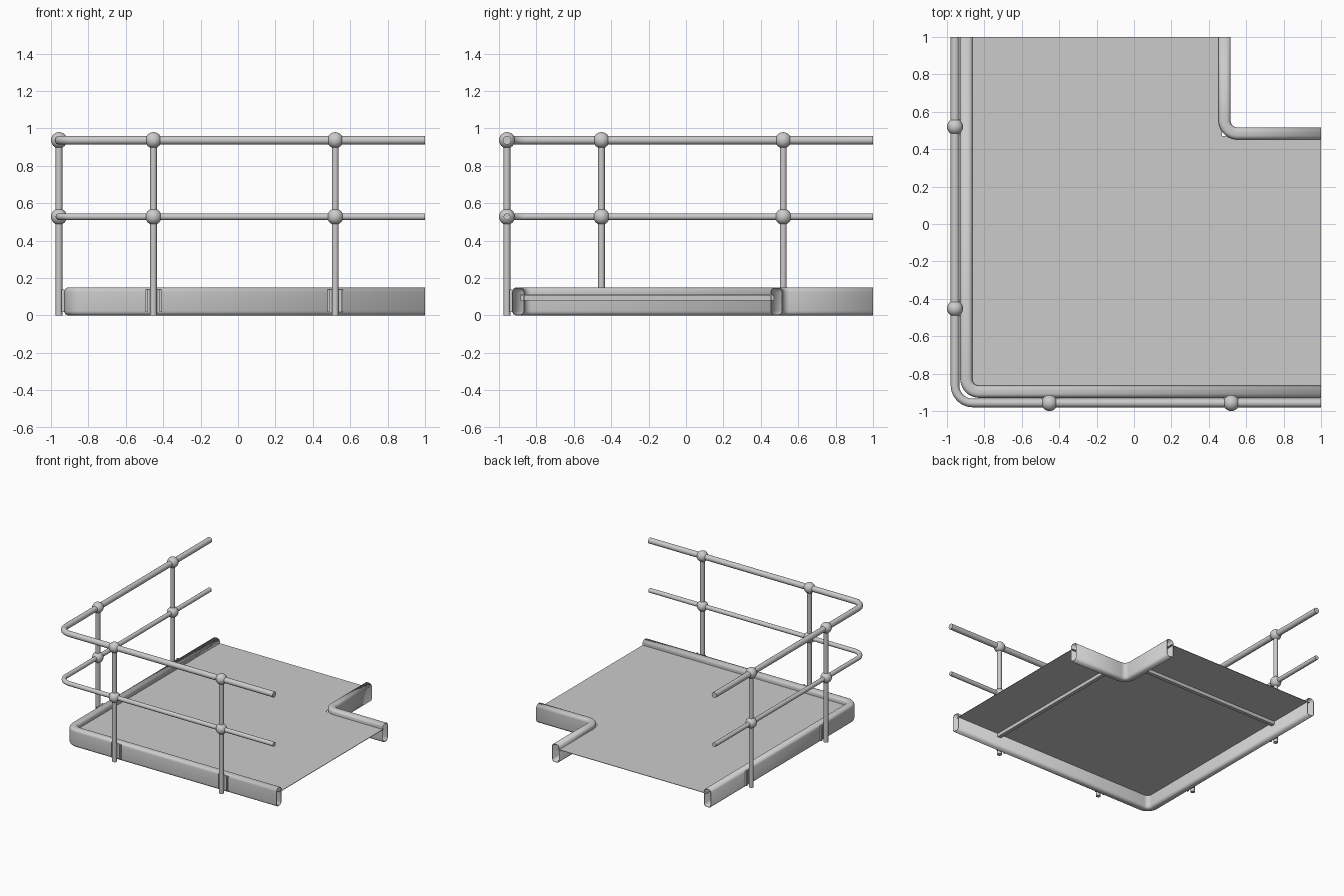
import bpy, bmesh, math
from mathutils import Vector

if "Cube" in bpy.data.objects:
    bpy.data.objects.remove(bpy.data.objects["Cube"])

R = 0.957                # rail / post line distance from the centre
POSTS = (-0.452, 0.52)   # post positions along each railed side


def finish(bm, name, smooth=True):
    bmesh.ops.recalc_face_normals(bm, faces=bm.faces)
    me = bpy.data.meshes.new(name)
    bm.to_mesh(me)
    bm.free()
    ob = bpy.data.objects.new(name, me)
    bpy.context.collection.objects.link(ob)
    if smooth:
        bpy.ops.object.select_all(action='DESELECT')
        ob.select_set(True)
        bpy.context.view_layer.objects.active = ob
        bpy.ops.object.shade_smooth_by_angle(angle=math.radians(35))
    return ob


def box(name, lo, hi):
    bm = bmesh.new()
    bmesh.ops.create_cube(bm, size=1)
    for v in bm.verts:
        v.co = Vector([(l + h) / 2 + c * (h - l) for l, h, c in zip(lo, hi, v.co)])
    return finish(bm, name, False)


def corner_path(x, y, r, steps=10):
    # comes down from y=1, turns a rounded corner and runs to x=1
    arc = [math.pi + math.pi / 2 * i / steps for i in range(steps + 1)]
    pts = [(x + r + r * math.cos(a), y + r + r * math.sin(a), a) for a in arc]
    return [(x, 1, math.pi)] + pts + [(1, y, 1.5 * math.pi)]


def circle(r, z, n=16):
    return [(r * math.cos(2 * math.pi * i / n), z + r * math.sin(2 * math.pi * i / n))
            for i in range(n)]


def rounded_rect(w, h, r, n=5):
    pts = []
    for q, (cx, cz) in enumerate(((w - r, h - r), (r - w, h - r), (r - w, r), (w - r, r))):
        for i in range(n + 1):
            a = math.pi / 2 * (q + i / n)
            pts.append((cx + r * math.cos(a), cz + r * math.sin(a)))
    return pts


def sweep(name, path, profile, cap):
    bm = bmesh.new()
    rings = [[bm.verts.new((x + o * math.cos(a), y + o * math.sin(a), z)) for o, z in profile]
             for x, y, a in path]
    n = len(profile)
    for r0, r1 in zip(rings, rings[1:]):
        for i in range(n):
            bm.faces.new((r0[i], r0[(i + 1) % n], r1[(i + 1) % n], r1[i]))
    if cap:
        bm.faces.new(rings[0])
        bm.faces.new(rings[-1])
    return finish(bm, name)


# handrails
sweep("top_rail", corner_path(-R, -R, 0.095), circle(0.023, 0.937), True)
sweep("middle_rail", corner_path(-R, -R, 0.095), circle(0.018, 0.528), True)

# hollow curbs, open at the ends
for name, c in (("outer_curb", -0.897), ("notch_curb", 0.484)):
    curb = sweep(name, corner_path(c, c, 0.07), rounded_rect(0.0325, 0.15, 0.024), False)
    wall = curb.modifiers.new("wall", 'SOLIDIFY')
    wall.thickness = 0.005
    wall.offset = -1

# L-shaped deck plate
bm = bmesh.new()
outline = [(-0.885, -0.885), (1, -0.885), (1, 0.47), (0.47, 0.47), (0.47, 1), (-0.885, 1)]
face = bm.faces.new([bm.verts.new((x, y, 0.108)) for x, y in outline])
top = bmesh.ops.extrude_face_region(bm, geom=[face])
bmesh.ops.translate(bm, vec=(0, 0, 0.004),
                    verts=[g for g in top["geom"] if isinstance(g, bmesh.types.BMVert)])
finish(bm, "deck", False)

# ribs under the deck
box("rib_along_y", (0.585, -0.885, 0.08), (0.615, 0.47, 0.109))
box("rib_along_x", (-0.885, 0.585, 0.08), (0.47, 0.615, 0.109))

# posts, ball joints and mounting brackets on both railed sides
for side in ("front", "left"):
    for k, p in enumerate(POSTS):
        tag = f"{side}_{k + 1}"
        place = (lambda u, v: (u, v)) if side == "front" else (lambda u, v: (v, u))
        x, y = place(p, -R)
        sweep_bm = bmesh.new()
        bmesh.ops.create_cone(sweep_bm, cap_ends=True, segments=16,
                              radius1=0.018, radius2=0.018, depth=0.937)
        bmesh.ops.translate(sweep_bm, vec=(x, y, 0.4685), verts=sweep_bm.verts)
        finish(sweep_bm, "post_" + tag)
        for level, z in (("top", 0.937), ("middle", 0.528)):
            ball = bmesh.new()
            bmesh.ops.create_uvsphere(ball, u_segments=24, v_segments=16, radius=0.043)
            bmesh.ops.translate(ball, vec=(x, y, z), verts=ball.verts)
            finish(ball, f"{level}_joint_{tag}")
        # back plate and two flanges
        for part, a, b, d in (("plate", -0.042, 0.042, -0.936),
                              ("flange_a", -0.042, -0.032, -0.945),
                              ("flange_b", 0.032, 0.042, -0.945)):
            x0, y0 = place(p + a, d)
            x1, y1 = place(p + b, -0.928)
            box(f"bracket_{part}_{tag}", (x0, y0, 0.018), (x1, y1, 0.138))
